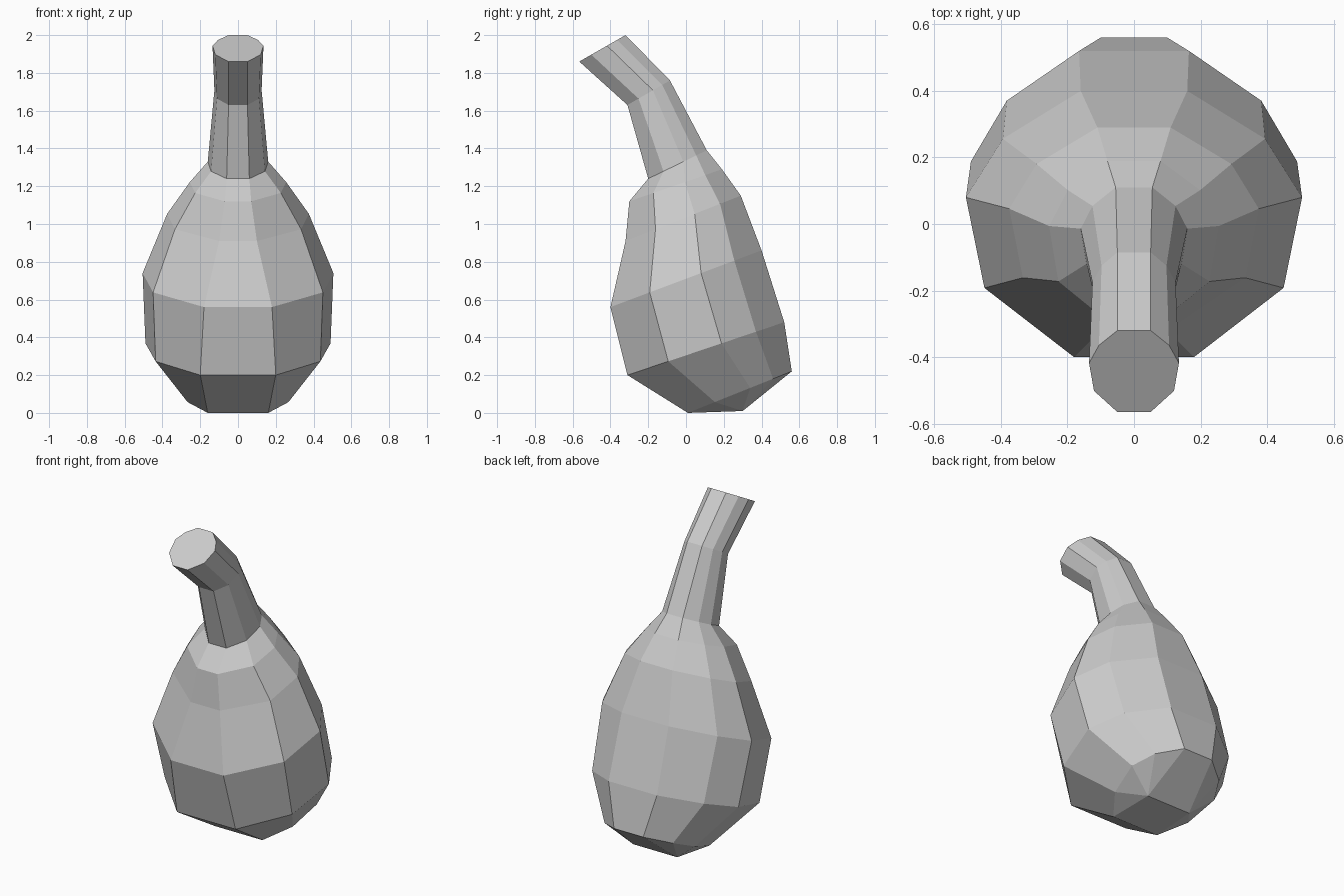
import bpy
import bmesh

cube = bpy.data.objects.get("Cube")
if cube:
    bpy.data.objects.remove(cube, do_unlink=True)

grey = bpy.data.materials.new("plain grey")
grey.use_nodes = True
colour = (0.6, 0.6, 0.6, 1)
grey.diffuse_color = colour
grey.node_tree.nodes["Principled BSDF"].inputs["Base Color"].default_value = colour

# Position of the side points from front to back, and their share of the half width
STEPS = (0.26, 0.6, 0.82)
SHARES = (0.89, 1, 0.78)


def add_ring(bm, front, back, front_half, half_width, back_half):
    """Tilted ten-sided ring between a front and a back point given as (y, z)."""
    half = [(front_half, 0)]
    half += [(half_width * share, t) for share, t in zip(SHARES, STEPS)]
    half += [(back_half, 1)]
    outline = half + [(-x, t) for x, t in reversed(half)]
    ring = []
    for x, t in outline:
        y, z = (a + (b - a) * t for a, b in zip(front, back))
        ring.append(bm.verts.new((x, y, z)))
    return ring


def loft(bm, sections):
    rings = [add_ring(bm, *section) for section in sections]
    for low, high in zip(rings, rings[1:]):
        for i in range(len(low)):
            j = (i + 1) % len(low)
            bm.faces.new((low[i], low[j], high[j], high[i]))
    return rings


def finish(bm, name):
    bmesh.ops.recalc_face_normals(bm, faces=bm.faces)
    mesh = bpy.data.meshes.new(name)
    bm.to_mesh(mesh)
    bm.free()
    mesh.materials.append(grey)
    obj = bpy.data.objects.new(name, mesh)
    bpy.context.collection.objects.link(obj)
    return obj


# Section where the stem meets the body
collar = ((-0.20, 1.24), (0.11, 1.39), 0.06, 0.16, 0.055)

# Body: tilted rings from the base up to the collar
bm = bmesh.new()
rings = loft(bm, [
    ((0.01, 0.0), (0.56, 0.22), 0.16, 0.30, 0.10),
    ((-0.31, 0.20), (0.52, 0.48), 0.20, 0.49, 0.165),
    ((-0.40, 0.56), (0.40, 0.86), 0.18, 0.505, 0.16),
    ((-0.32, 0.91), (0.29, 1.15), 0.10, 0.375, 0.11),
    ((-0.30, 1.12), (0.19, 1.29), 0.07, 0.255, 0.08),
    collar,
])

# Underside: two low points fanned out to the base ring
base = rings[0]
left = bm.verts.new((0.15, 0.30, 0.01))
right = bm.verts.new((-0.15, 0.30, 0.01))
bm.faces.new((base[0], base[-1], right, left))
bm.faces.new((left, right, base[5], base[4]))
for i in range(4):
    bm.faces.new((left, base[i], base[i + 1]))
    bm.faces.new((right, base[-1 - i], base[-2 - i]))
finish(bm, "body")

# Stem: bends forward and ends in a flat cut
bm = bmesh.new()
rings = loft(bm, [
    collar,
    ((-0.31, 1.63), (-0.085, 1.76), 0.05, 0.125, 0.05),
    ((-0.565, 1.86), (-0.32, 2.0), 0.05, 0.135, 0.05),
])
bm.faces.new(rings[-1])
stem = finish(bm, "stem")
